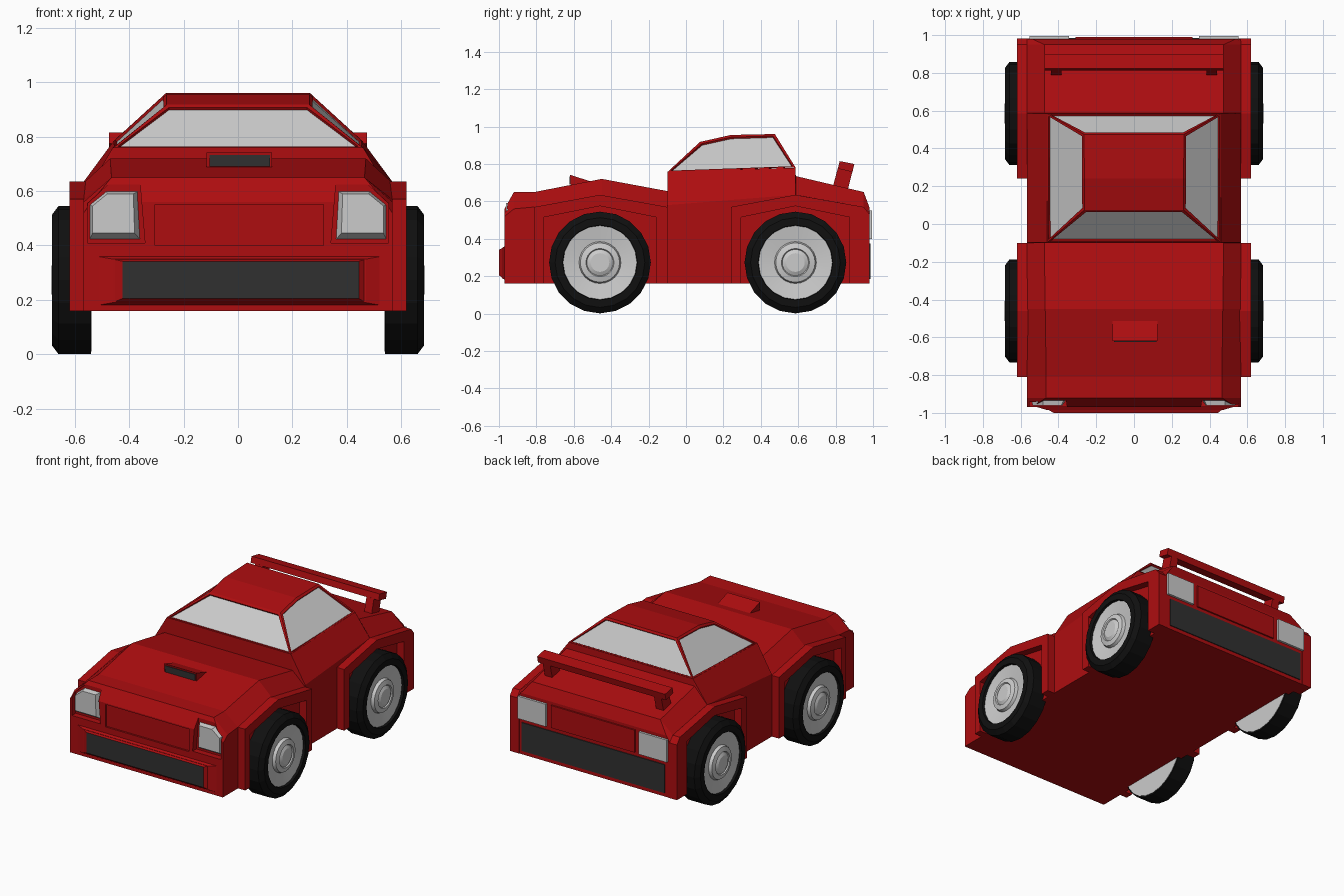
import bpy, bmesh
from math import sin, cos, pi, radians

if "Cube" in bpy.data.objects:
    bpy.data.objects.remove(bpy.data.objects["Cube"])


def material(name, *rgb):
    m = bpy.data.materials.new(name)
    m.diffuse_color = (*rgb, 1)
    m.use_nodes = True
    m.node_tree.nodes["Principled BSDF"].inputs["Base Color"].default_value = m.diffuse_color
    return m


RED = material("red_paint", 0.42, 0.004, 0.005)
DARK = material("dark_grille", 0.03, 0.03, 0.03)
RUBBER = material("rubber", 0.005, 0.005, 0.005)
GREY = material("grey", 0.62, 0.62, 0.62)


def loft(name, rings, mat, end_mat=None, caps=True, mirror=False):
    """Skin a row of equal rings; optional caps, own material on the last cap."""
    bm = bmesh.new()
    vs = [[bm.verts.new(p) for p in r] for r in rings]
    n = len(rings[0])
    for a, b in zip(vs, vs[1:]):
        for i in range(n):
            j = (i + 1) % n
            bm.faces.new((a[i], a[j], b[j], b[i]))
    if caps:
        bm.faces.new(vs[0])
        f = bm.faces.new(vs[-1])
        f.material_index = 1 if end_mat else 0
    bmesh.ops.recalc_face_normals(bm, faces=bm.faces[:])
    me = bpy.data.meshes.new(name)
    bm.to_mesh(me)
    bm.free()
    for m in (mat, end_mat):
        if m:
            me.materials.append(m)
    ob = bpy.data.objects.new(name, me)
    bpy.context.collection.objects.link(ob)
    if mirror:
        ob.modifiers.new("Mirror", 'MIRROR')
    return ob


def prism_x(name, x0, x1, yz, mat, mirror=False):
    return loft(name, [[(x, y, z) for y, z in yz] for x in (x0, x1)], mat, mirror=mirror)


def prism_y(name, y0, y1, xz, mat, mirror=False, front=None, end_mat=None):
    return loft(name, [[(x, y0, z) for x, z in xz], [(x, y1, z) for x, z in front or xz]],
                mat, end_mat, mirror=mirror)


def rect(x0, x1, z0, z1):
    return [(x0, z0), (x1, z0), (x1, z1), (x0, z1)]


# Body shell: y, shoulder height, top height, top half width
sections = [(-0.97, 0.52, 0.56, 0.54), (-0.92, 0.56, 0.65, 0.465), (-0.81, 0.57, 0.65, 0.465),
            (-0.45, 0.63, 0.72, 0.47), (-0.10, 0.57, 0.655, 0.475), (-0.098, 0.58, 0.76, 0.46),
            (0.585, 0.635, 0.78, 0.46), (0.587, 0.635, 0.735, 0.475), (0.95, 0.57, 0.65, 0.475),
            (0.98, 0.53, 0.57, 0.54)]
body = loft("body", [[(-0.567, y, 0.16), (-0.567, y, s), (-w, y, t), (w, y, t),
                      (0.567, y, s), (0.567, y, 0.16)] for y, s, t, w in sections], RED)

# Recesses for headlights and nose panel
socket = [(0.342, 0.41), (0.553, 0.41), (0.553, 0.555), (0.475, 0.625), (0.36, 0.625)]
cutters = [prism_y("headlight_cutter", -0.93, -1.1, socket, RED, mirror=True),
           prism_y("nose_panel_cutter", -0.958, -1.1, rect(-0.305, 0.315, 0.40, 0.55), RED)]
for c in cutters:
    c.hide_render = True
    c.hide_viewport = True
    b = body.modifiers.new("Cut", 'BOOLEAN')
    b.operation = 'DIFFERENCE'
    b.object = c

# Headlights with tapered lens
prism_y("headlight", -0.92, -0.962,
        [(0.355, 0.417), (0.547, 0.417), (0.547, 0.55), (0.485, 0.60), (0.365, 0.60)], GREY,
        mirror=True,
        front=[(0.38, 0.445), (0.535, 0.445), (0.535, 0.545), (0.48, 0.59), (0.385, 0.59)])

# Front bumper with dark grille face
prism_y("front_bumper", -0.96, -0.985, rect(-0.545, 0.555, 0.175, 0.365), RED,
        front=rect(-0.46, 0.47, 0.19, 0.35))
prism_y("front_grille", -0.98, -1.0, rect(-0.46, 0.47, 0.19, 0.35), RED,
        front=rect(-0.425, 0.445, 0.205, 0.342), end_mat=DARK)

# Hood scoop
prism_x("hood_scoop", -0.115, 0.125, [(-0.615, 0.675), (-0.62, 0.742), (-0.505, 0.705)], RED)
prism_y("scoop_opening", -0.61, -0.624, rect(-0.105, 0.118, 0.69, 0.732), DARK)

# Tail: lights, panel, lower grille
prism_y("tail_light", 0.97, 0.995, rect(0.345, 0.553, 0.40, 0.55), GREY, mirror=True)
prism_y("tail_panel", 0.97, 0.99, rect(-0.31, 0.31, 0.40, 0.55), RED)
prism_y("rear_grille", 0.97, 0.986, rect(-0.53, 0.53, 0.185, 0.375), DARK)

# Cabin: base, front roof edge, crown and rear roof edge on each side
xs = (-1, 1)
bm = bmesh.new()
side = [(0.46, -0.098, 0.758), (0.262, 0.075, 0.918), (0.262, 0.24, 0.955),
        (0.265, 0.475, 0.96), (0.46, 0.585, 0.782)]
L, R = [[bm.verts.new((s * x, y, z)) for x, y, z in side] for s in xs]
quads = [bm.faces.new((L[i], R[i], R[(i + 1) % 5], L[(i + 1) % 5])) for i in range(5)]
panes = [quads[0], quads[3], bm.faces.new(L), bm.faces.new(R)]
bmesh.ops.recalc_face_normals(bm, faces=bm.faces[:])
bmesh.ops.inset_individual(bm, faces=panes, thickness=0.018)
bmesh.ops.inset_individual(bm, faces=panes, thickness=0.002, depth=-0.01)
for f in panes:
    f.material_index = 1
me = bpy.data.meshes.new("cabin")
bm.to_mesh(me)
bm.free()
me.materials.append(RED)
me.materials.append(GREY)
bpy.context.collection.objects.link(bpy.data.objects.new("cabin", me))

# Spoiler
prism_x("spoiler_bar", -0.475, 0.475, [(0.812, 0.775), (0.89, 0.757), (0.90, 0.80), (0.822, 0.815)], RED)
prism_x("spoiler_leg", 0.385, 0.44, [(0.78, 0.66), (0.862, 0.65), (0.89, 0.76), (0.812, 0.778)], RED,
        mirror=True)


def ring(x, r, cy, n):
    return [(x, cy + r * cos(2 * pi * i / n), 0.273 + r * sin(2 * pi * i / n)) for i in range(n)]


# Wheel arches, tyres and rims, front and rear
for tag, cy, y0, y1, half in (("front", -0.46, -0.81, -0.10, 0.30), ("rear", 0.585, 0.24, 0.982, 0.29)):
    prism_x(tag + "_arch", 0.55, 0.62,
            [(y0, 0.16), (y0, 0.57), (cy, 0.635), (min(y1, 0.95), 0.57), (y1, 0.53), (y1, 0.16),
             (cy + half, 0.16), (cy + half, 0.515), (cy, 0.575), (cy - half, 0.515), (cy - half, 0.16)],
            RED, mirror=True)
    tyre = [(0.64, 0.193), (0.684, 0.2), (0.684, 0.24), (0.66, 0.272), (0.54, 0.272), (0.54, 0.2)]
    loft(tag + "_tyre", [ring(x, r, cy, 20) for x, r in tyre], RUBBER, caps=False, mirror=True)
    rim = [(0.538, 0.262), (0.545, 0.262), (0.56, 0.198), (0.668, 0.198), (0.655, 0.112),
           (0.675, 0.105), (0.683, 0.075), (0.676, 0.07), (0.686, 0.05)]
    hub = loft(tag + "_rim", [ring(x, r, cy, 24) for x, r in rim], GREY, mirror=True)
    bpy.ops.object.select_all(action='DESELECT')
    hub.select_set(True)
    bpy.context.view_layer.objects.active = hub
    bpy.ops.object.shade_smooth_by_angle(angle=radians(25))
